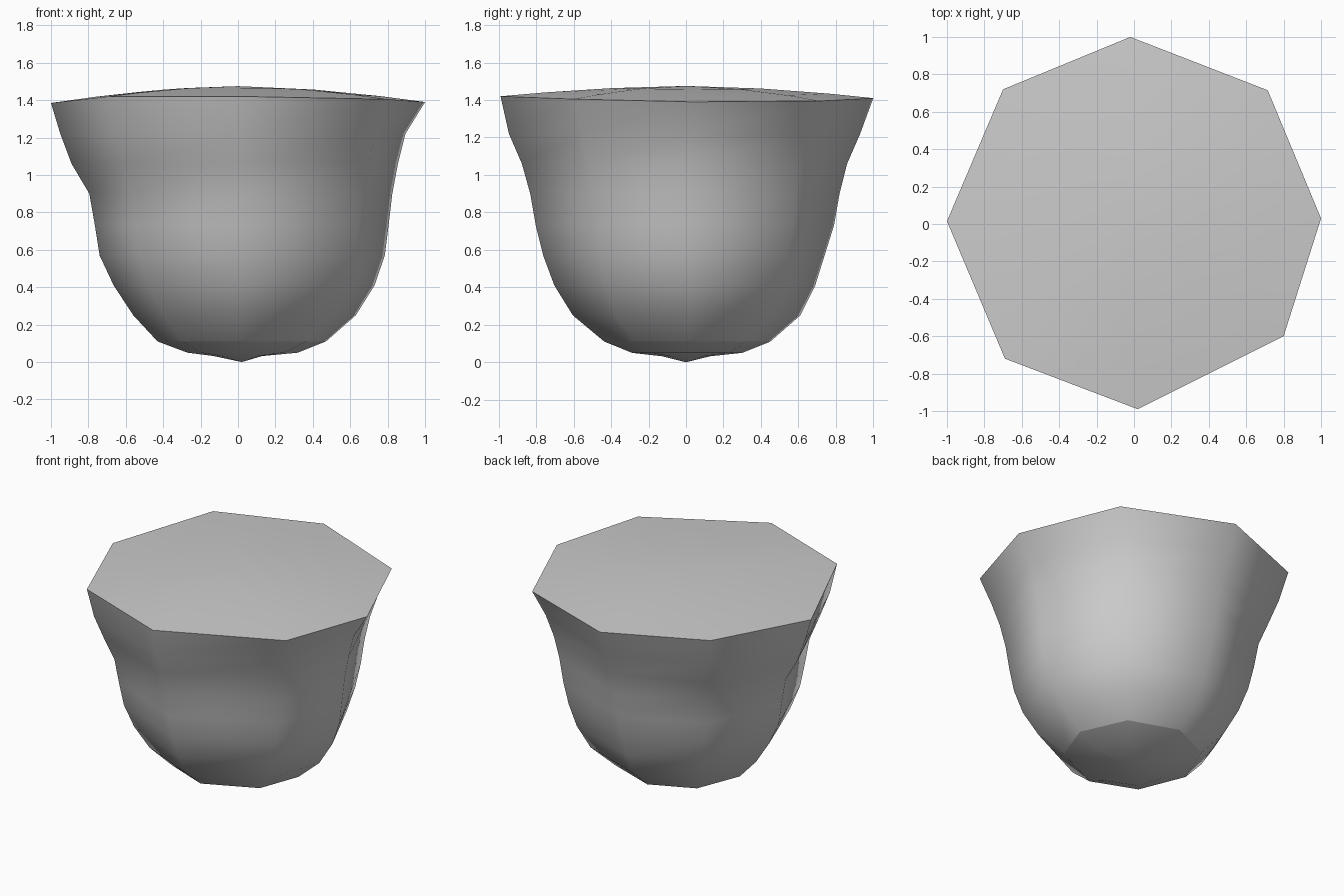
import bpy, bmesh

if "Cube" in bpy.data.objects:
    bpy.data.objects.remove(bpy.data.objects["Cube"])

# Uneven eight-sided rim, counter-clockwise from +x: x, y, z
RIM = [(1.0, .03, 1.39), (.715, .715, 1.395), (-.02, 1.0, 1.41), (-.70, .72, 1.425),
       (-1.0, .015, 1.385), (-.69, -.72, 1.42), (.02, -.99, 1.42), (.80, -.60, 1.405)]
# Side profiles: height, then reach to the right, back, left and front
PROFILE = [(.05, .32, .30, .27, .29), (.11, .47, .45, .43, .44), (.25, .63, .61, .56, .61),
           (.41, .73, .69, .665, .71), (.57, .785, .74, .74, .77), (.73, .805, .79, .765, .81),
           (.90, .825, .82, .795, .84), (1.06, .855, .86, .89, .885), (1.22, .895, .93, .95, .955)]

bm = bmesh.new()


def ring_from(scales, heights):
    return [bm.verts.new((p[0] * s, p[1] * s, z)) for p, s, z in zip(RIM, scales, heights)]


def bridge(low, high):
    for i in range(8):
        j = (i + 1) % 8
        bm.faces.new((low[i], low[j], high[j], high[i]))


def fan(ring, tip, flip=False):
    for i in range(8):
        a, b = ring[i], ring[(i + 1) % 8]
        bm.faces.new((b, a, tip) if flip else (a, b, tip))


# Shallow pointed base
rings = [ring_from([.13] * 8, [.032] * 8)]
fan(rings[0], bm.verts.new((.02, 0, 0)), True)

# Rounded wall; diagonal columns blend their two neighbours
for z, *reach in PROFILE:
    scales = []
    for k in range(4):
        scales += [reach[k], (reach[k] + reach[(k + 1) % 4]) / 2]
    rings.append(ring_from(scales, [z] * 8))
rings.append(ring_from([1] * 8, [p[2] for p in RIM]))
base_edge, rim = rings[2], rings[-1]

# Gently domed lid
for s in (.76, .4):
    rings.append(ring_from([s] * 8, [1.475 - (1.475 - p[2]) * s ** 1.7 for p in RIM]))
for low, high in zip(rings, rings[1:]):
    bridge(low, high)
fan(rings[-1], bm.verts.new((0, 0, 1.475)))

# Smooth surfaces with crisp rim and base edges
for f in bm.faces:
    f.smooth = True
for ring in (base_edge, rim):
    for i in range(8):
        bm.edges.get((ring[i], ring[(i + 1) % 8])).smooth = False
bmesh.ops.recalc_face_normals(bm, faces=bm.faces)

mesh = bpy.data.meshes.new("domed_bowl")
bm.to_mesh(mesh)
bm.free()
bpy.context.collection.objects.link(bpy.data.objects.new("domed_bowl", mesh))
